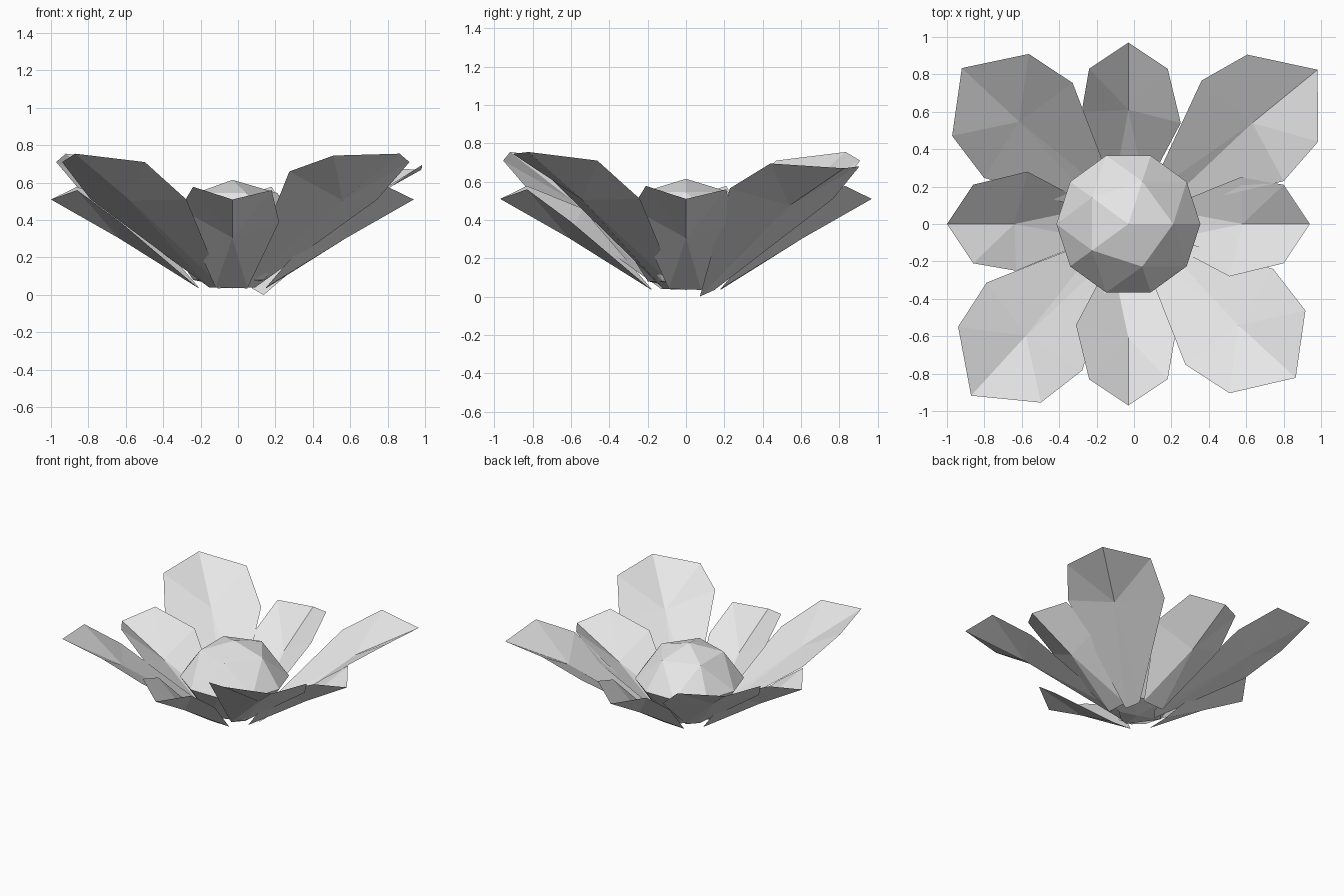
import bpy, bmesh, math
from mathutils import Vector

if "Cube" in bpy.data.objects:
    bpy.data.objects.remove(bpy.data.objects["Cube"])

CX = -0.03  # the flower axis sits slightly left of the bounding-box centre

grey = bpy.data.materials.new("light_grey")
grey.diffuse_color = (0.8, 0.8, 0.8, 1)
grey.use_nodes = True
grey.node_tree.nodes["Principled BSDF"].inputs["Base Color"].default_value = grey.diffuse_color


def finish(name, bm):
    bmesh.ops.recalc_face_normals(bm, faces=bm.faces)
    me = bpy.data.meshes.new(name)
    bm.to_mesh(me)
    bm.free()
    me.materials.append(grey)
    ob = bpy.data.objects.new(name, me)
    ob.location.x = CX
    bpy.context.collection.objects.link(ob)
    return ob


def petal(name, outline, centre, angle, out=0.0):
    """Cupped triangle fan: points are (outward, sideways, up)."""
    bm = bmesh.new()
    rim = [bm.verts.new(p) for p in outline]
    hub = bm.verts.new(centre)
    for i, v in enumerate(rim):
        bm.faces.new((hub, v, rim[(i + 1) % len(rim)]))
    bmesh.ops.translate(bm, verts=bm.verts, vec=(out, 0, 0))
    ob = finish(name, bm)
    ob.rotation_euler.z = math.radians(angle)


# Narrow petals on the four axes
narrow = [(0.18, -0.09, 0.04), (0.54, -0.28, 0.46), (0.83, -0.21, 0.578),
          (0.97, 0, 0.51), (0.83, 0.21, 0.56), (0.60, 0.25, 0.39),
          (0.18, 0.08, 0.035)]
for side, a in (("right", 0), ("back", 90), ("left", 180), ("front", 270)):
    petal("narrow_petal_" + side, narrow, (0.61, 0, 0.305), a)


# Wide, steeper petals on the diagonals, with heights listed per petal:
# base right, wide right, shoulder right, tip, shoulder left, wide left,
# base left, centre
def wide(name, angle, out, tip, z):
    shape = [(0.12, -0.05), (0.733, -0.347), (1.01, -0.30), (tip, 0),
             (1.01, 0.30), (0.733, 0.347), (0.12, 0.05)]
    outline = [(u, v, h) for (u, v), h in zip(shape, z)]
    petal("wide_petal_" + name, outline, (0.80, 0, z[-1]), angle, out)


level = (0.04, 0.51, 0.71, 0.755, 0.71, 0.51, 0.04, 0.505)
wide("back_left", 136.9, 0, 1.22, level)
wide("front_left", 227.5, 0.01, 1.235, level)
wide("front_right", 317.4, 0, 1.215,
     (0.04, 0.66, 0.745, 0.755, 0.71, 0.51, 0.04, 0.505))
wide("back_right", 39.2, 0.055, 1.25,
     (0.0, 0.565, 0.695, 0.67, 0.68, 0.51, 0.035, 0.475))

# Faceted flattened ball in the middle: rings of (radius, height, sides, turn)
bm = bmesh.new()
for r, z, n, turn in ((0, 0.615, 1, 0), (0.24, 0.545, 5, 0),
                      (0.385, 0.34, 10, 0), (0.21, 0.08, 5, 36),
                      (0, 0.035, 1, 0)):
    for i in range(n):
        t = math.radians(turn) + math.tau * i / n
        bm.verts.new(Vector((r * math.cos(t), r * math.sin(t), z)))
bmesh.ops.convex_hull(bm, input=bm.verts)
finish("flower_centre", bm)
